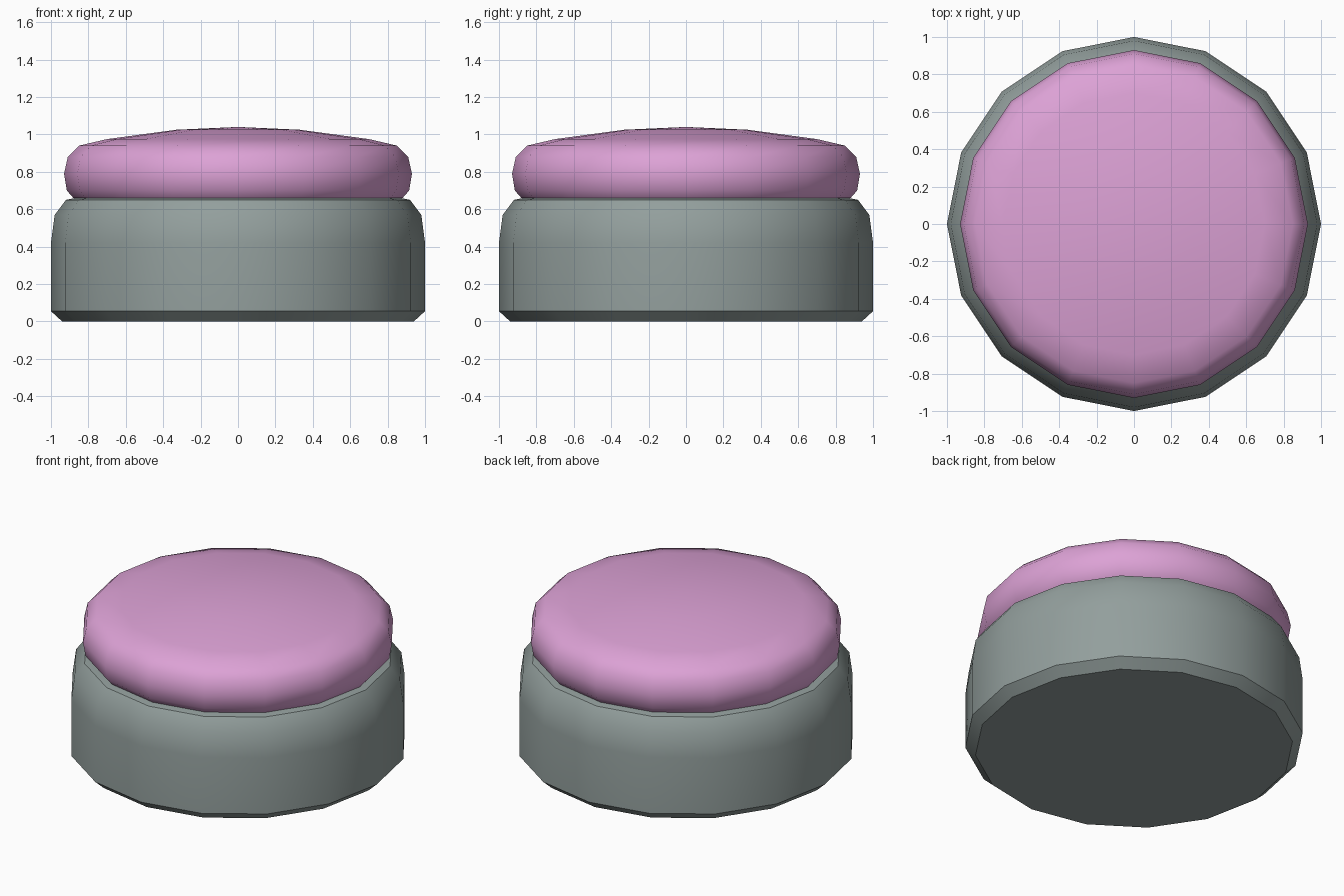
import bpy, math

if "Cube" in bpy.data.objects:
    bpy.data.objects.remove(bpy.data.objects["Cube"])

SIDES = 16


def material(name, rgb):
    m = bpy.data.materials.new(name)
    m.diffuse_color = (*rgb, 1.0)
    m.use_nodes = True
    m.node_tree.nodes["Principled BSDF"].inputs["Base Color"].default_value = m.diffuse_color
    return m


def lathe(name, profile, mat):
    """Spin (radius, z) points about z; zero-radius ends become poles."""
    verts, rings, faces = [], [], []
    for r, z in profile:
        start = len(verts)
        if r == 0:
            verts.append((0, 0, z))
            rings.append([start] * SIDES)
        else:
            for i in range(SIDES):
                a = 2 * math.pi * i / SIDES
                verts.append((r * math.cos(a), r * math.sin(a), z))
            rings.append(list(range(start, start + SIDES)))
    for lo, hi in zip(rings, rings[1:]):
        for i in range(SIDES):
            j = (i + 1) % SIDES
            face = list(dict.fromkeys((lo[i], lo[j], hi[j], hi[i])))
            faces.append(face)
    me = bpy.data.meshes.new(name)
    me.from_pydata(verts, [], faces)
    me.materials.append(mat)
    ob = bpy.data.objects.new(name, me)
    bpy.context.collection.objects.link(ob)
    bpy.ops.object.select_all(action='DESELECT')
    ob.select_set(True)
    bpy.context.view_layer.objects.active = ob
    bpy.ops.object.shade_smooth_by_angle(angle=math.radians(35))
    return ob


grey = material("grey green", (0.29, 0.345, 0.335))
pink = material("pink", (0.72, 0.36, 0.67))

# Base drum with chamfered foot and rounded shoulder
lathe("base", [(0, 0), (0.94, 0), (1, 0.055), (1, 0.42), (0.98, 0.57),
               (0.92, 0.65), (0.87, 0.66), (0, 0.66)], grey)

# Domed cushion lid with bulging rim
lathe("lid", [(0, 0.655), (0.88, 0.66), (0.915, 0.70), (0.93, 0.79),
              (0.91, 0.88), (0.85, 0.94), (0.70, 0.975), (0.33, 1.025),
              (0, 1.04)], pink)
